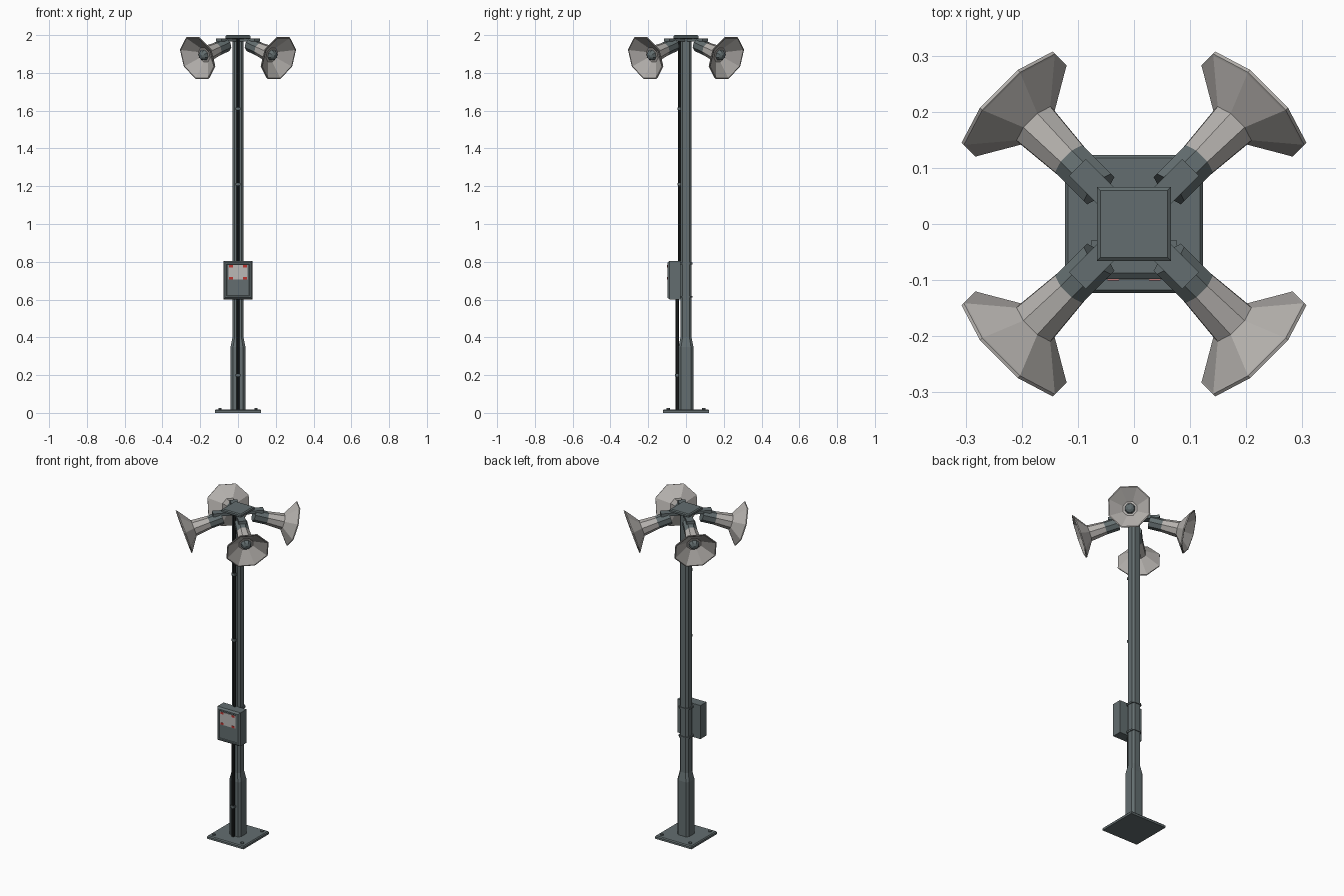
import bpy
import bmesh
from math import cos, sin, pi, radians, sqrt
from mathutils import Matrix, Vector

old = bpy.data.objects.get("Cube")
if old:
    bpy.data.objects.remove(old)


def material(name, r, g, b):
    m = bpy.data.materials.new(name)
    m.use_nodes = True
    m.diffuse_color = (r, g, b, 1)
    node = m.node_tree.nodes["Principled BSDF"]
    node.inputs["Base Color"].default_value = (r, g, b, 1)
    node.inputs["Roughness"].default_value = 0.7
    return m


SLATE = material("slate metal", 0.125, 0.155, 0.16)
HORN = material("warm grey horn", 0.46, 0.44, 0.42)
PAPER = material("pale label", 0.5, 0.48, 0.47)
RED = material("red mark", 0.5, 0.035, 0.03)
BLACK = material("black cable", 0.015, 0.018, 0.018)


def loft(name, rings, mat, matrix=Matrix()):
    """Skin a stack of equal-sized point rings and cap both ends."""
    bm = bmesh.new()
    rows = [[bm.verts.new(matrix @ Vector(p)) for p in ring] for ring in rings]
    n = len(rows[0])
    for a, b in zip(rows, rows[1:]):
        for i in range(n):
            j = (i + 1) % n
            bm.faces.new((a[i], a[j], b[j], b[i]))
    bm.faces.new(rows[0][::-1])
    bm.faces.new(rows[-1])
    bmesh.ops.recalc_face_normals(bm, faces=bm.faces)
    mesh = bpy.data.meshes.new(name)
    bm.to_mesh(mesh)
    bm.free()
    mesh.materials.append(mat)
    obj = bpy.data.objects.new(name, mesh)
    bpy.context.collection.objects.link(obj)
    return obj


def square(a, z, c=0.0, b=None):
    """Rectangle of half sizes a, b at height z, with corner chamfer c."""
    b = a if b is None else b
    if c == 0:
        return [(-a, -b, z), (a, -b, z), (a, b, z), (-a, b, z)]
    return [(c - a, -b, z), (a - c, -b, z), (a, c - b, z), (a, b - c, z),
            (a - c, b, z), (c - a, b, z), (-a, b - c, z), (-a, c - b, z)]


def circle(r, z, n=8):
    return [(r * cos((i + 0.5) * 2 * pi / n), r * sin((i + 0.5) * 2 * pi / n), z)
            for i in range(n)]


def box(name, center, half, mat, turn=0.0):
    m = Matrix.Rotation(turn, 4, "Z") @ Matrix.Translation(center)
    x, y, z = half
    return loft(name, [square(x, -z, 0, y), square(x, z, 0, y)], mat, m)


# Base plate and anchor bolts
loft("base_plate", [square(0.123, 0), square(0.123, 0.012), square(0.118, 0.018)], SLATE)
for x in (-0.095, 0.095):
    for y in (-0.095, 0.095):
        loft("anchor_bolt", [circle(0.009, 0.015, 6), circle(0.009, 0.026, 6)], SLATE,
             Matrix.Translation((x, y, 0)))

# Chamfered pole with a wider foot
loft("pole", [square(0.039, 0.015, 0.013), square(0.039, 0.35, 0.013),
              square(0.029, 0.4, 0.011), square(0.029, 1.985, 0.011)], SLATE)

# Top cap
loft("top_cap", [square(0.06, 1.98), square(0.066, 1.984),
                 square(0.066, 1.995), square(0.06, 2.0)], SLATE)

# Cable runs and their clips
for name, y, low, high in (("lower_cable", -0.046, 0.018, 0.62),
                           ("upper_cable", -0.034, 0.78, 1.985)):
    loft(name, [circle(0.009, low), circle(0.009, high)], BLACK,
         Matrix.Translation((0, y, 0)))
for z, y in ((0.2, -0.047), (1.21, -0.035), (1.61, -0.035)):
    box("cable_clip", (0, y, z), (0.013, 0.011, 0.007), SLATE)

# Control box: lofted toward the front, with a framed door
to_front = Matrix.Translation((0, 0, 0.703)) @ Matrix.Rotation(pi / 2, 4, "X")
loft("control_box", [square(0.077, 0.029, 0, 0.102), square(0.077, 0.087, 0, 0.102),
                     square(0.068, 0.098, 0, 0.093), square(0.06, 0.098, 0, 0.085),
                     square(0.057, 0.095, 0, 0.082)], SLATE, to_front)

# Straps holding the box to the pole
for z in (0.615, 0.79):
    loft("box_strap", [square(0.034, z - 0.005, 0.012), square(0.034, z + 0.005, 0.012)], SLATE)

# Notice on the door with red corner marks
box("door_label", (0, -0.0965, 0.745), (0.051, 0.002, 0.039), PAPER)
for x in (-0.037, 0.037):
    for z in (0.713, 0.777):
        box("label_mark", (x, -0.098, z), (0.01, 0.0025, 0.006), RED)

# Four loudspeakers on the diagonals, tipped downward
TILT = radians(18)
MOUTH_R, MOUTH_Z = 0.305, 1.878
for k in range(4):
    ang = pi / 4 + k * pi / 2
    axis = Vector((cos(ang) * cos(TILT), sin(ang) * cos(TILT), -sin(TILT)))
    side = Vector((-sin(ang), cos(ang), 0))
    up = axis.cross(side)
    frame = Matrix((side, up, axis)).transposed().to_4x4()
    frame.translation = (MOUTH_R * cos(ang), MOUTH_R * sin(ang), MOUTH_Z)

    # Horn outside, rim and inside
    profile = [(0.037, -0.152), (0.046, -0.06), (0.121, -0.008), (0.1245, -0.006),
               (0.1245, 0), (0.119, 0), (0.042, -0.055)]
    loft("speaker_horn", [circle(r, s) for r, s in profile], HORN, frame)
    loft("speaker_driver", [circle(0.037, -0.228), circle(0.037, -0.15)], SLATE, frame)
    loft("speaker_plug", [circle(0.029, -0.062), circle(0.03, -0.05),
                          circle(0.024, -0.036), circle(0.011, -0.028)], SLATE, frame)
    box("speaker_bracket", (0.085, 0, 1.974), (0.058, 0.021, 0.009), SLATE, ang)
